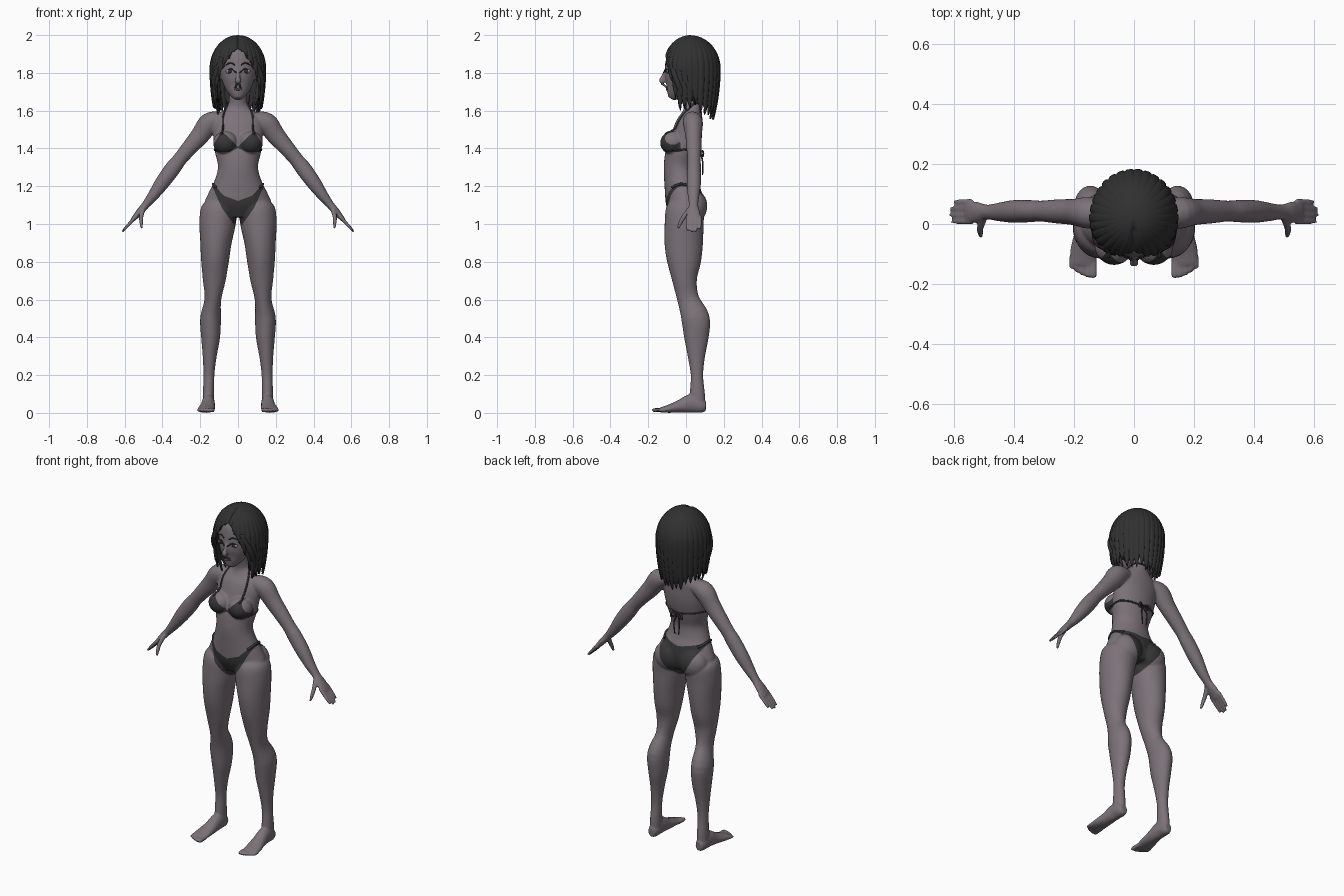
import bpy, bmesh, math, random
from mathutils import Vector, Matrix
from mathutils.bvhtree import BVHTree

random.seed(4)
cube = bpy.data.objects.get("Cube")
if cube:
    bpy.data.objects.remove(cube, do_unlink=True)

X, Y, Z = Vector((1, 0, 0)), Vector((0, 1, 0)), Vector((0, 0, 1))


def material(name, r, g, b):
    m = bpy.data.materials.new(name)
    m.use_nodes = True
    m.diffuse_color = (r, g, b, 1)
    m.node_tree.nodes["Principled BSDF"].inputs["Base Color"].default_value = (r, g, b, 1)
    return m


skin = material("skin", .2, .17, .19)
hair_dark = material("hair", .03, .03, .03)
fabric = material("fabric", .037, .037, .038)
lip_tone = material("lips", .15, .115, .13)
eye_grey = material("eye grey", .27, .27, .28)


def make_object(name, bm, *mats):
    bmesh.ops.recalc_face_normals(bm, faces=bm.faces[:])
    me = bpy.data.meshes.new(name)
    bm.to_mesh(me)
    bm.free()
    for m in mats:
        me.materials.append(m)
    me.polygons.foreach_set("use_smooth", [True] * len(me.polygons))
    ob = bpy.data.objects.new(name, me)
    bpy.context.collection.objects.link(ob)
    return ob


def spline(keys, steps=4):
    """Catmull-Rom through tuples of any length."""
    out = []
    for i in range(len(keys) - 1):
        a, b, c, d = (keys[max(0, min(len(keys) - 1, i + k))] for k in (-1, 0, 1, 2))
        for j in range(steps):
            t = j / steps
            out.append([q + .5 * t * (r - p + t * (2 * p - 5 * q + 4 * r - s + t * (3 * (q - r) + s - p)))
                        for p, q, r, s in zip(a, b, c, d)])
    return out + [list(keys[-1])]


def loft(bm, keys, ref=Y, side=1, sides=20, steps=4):
    """Closed tube through (x, y, z, half width, half depth along ref)."""
    pts = spline(keys, steps)
    pos = [Vector((p[0] * side, p[1], p[2])) for p in pts]
    rings = []
    for i, p in enumerate(pts):
        t = (pos[min(i + 1, len(pos) - 1)] - pos[max(i - 1, 0)]).normalized()
        v = (ref - ref.dot(t) * t).normalized()
        u = v.cross(t)
        rings.append([bm.verts.new(pos[i] + u * p[3] * math.cos(a) + v * p[4] * math.sin(a))
                      for a in (k * math.tau / sides for k in range(sides))])
    for r0, r1 in zip(rings, rings[1:]):
        for k in range(sides):
            n = (k + 1) % sides
            bm.faces.new((r0[k], r0[n], r1[n], r1[k]))
    bm.faces.new(rings[0][::-1])
    bm.faces.new(rings[-1])


def ball(bm, centre, size):
    bmesh.ops.create_uvsphere(bm, u_segments=24, v_segments=16, radius=1,
                              matrix=Matrix.Translation(centre) @ Matrix.Diagonal((*size, 1)))


# Body volumes: torso, neck, skull and face
bm = bmesh.new()
loft(bm, [(0, 0, 1.04, .12, .08), (0, -.005, 1.1, .176, .098), (0, -.015, 1.16, .158, .097),
          (0, -.027, 1.22, .128, .088), (0, -.033, 1.3, .106, .085), (0, -.02, 1.38, .122, .088),
          (0, 0, 1.45, .13, .083), (0, .015, 1.52, .135, .073), (0, .03, 1.57, .118, .058),
          (0, .035, 1.61, .068, .047), (0, .033, 1.65, .048, .045), (0, .02, 1.74, .05, .05)], sides=32)
ball(bm, (0, .02, 1.84), (.112, .122, .135))
loft(bm, [(0, -.078, 1.663, .02, .018), (0, -.063, 1.69, .047, .044), (0, -.042, 1.73, .073, .072),
          (0, -.026, 1.78, .09, .09), (0, -.01, 1.84, .1, .1), (0, 0, 1.9, .096, .096),
          (0, .01, 1.95, .06, .06)], sides=32)
loft(bm, [(0, -.105, 1.815, .008, .01), (0, -.12, 1.78, .01, .012), (0, -.129, 1.758, .016, .014),
          (0, -.115, 1.745, .01, .008)])
for s in (1, -1):
    ball(bm, (s * .066, -.07, 1.43), (.066, .067, .062))
    ball(bm, (s * .08, .043, 1.095), (.088, .07, .085))
    # Legs
    loft(bm, [(.095, 0, 1.12, .06, .07), (.1, -.005, 1.08, .095, .1), (.109, -.01, 1, .096, .103),
              (.117, -.012, .9, .083, .102), (.122, -.01, .8, .073, .09), (.126, -.007, .7, .06, .065),
              (.133, .012, .6, .044, .058), (.145, .05, .5, .055, .075), (.145, .055, .4, .05, .065),
              (.15, .055, .3, .037, .046), (.154, .058, .2, .029, .033), (.156, .06, .1, .03, .04),
              (.157, .062, .03, .03, .04)], side=s, sides=28)
    # Feet and toes
    loft(bm, [(.157, .105, .035, .02, .027), (.157, .08, .037, .031, .037), (.157, .03, .05, .034, .05),
              (.16, -.03, .035, .039, .035), (.167, -.09, .022, .046, .022),
              (.171, -.135, .015, .045, .014)], ref=Z, side=s)
    for i, tip in enumerate((.178, .177, .17, .161, .15)):
        x, r = .135 + .0185 * i, .012 - .001 * i
        loft(bm, [(x, -.11, .016, r, r), (x, .012 - tip, .014, r, r), (x, -tip, .01, r * .6, r * .6)],
             ref=Z, side=s, sides=10)
    # Arms and palms
    loft(bm, [(.09, .03, 1.555, .04, .045), (.15, .037, 1.535, .056, .053), (.2, .04, 1.47, .05, .044),
              (.26, .042, 1.4, .042, .04), (.31, .043, 1.34, .038, .035), (.345, .043, 1.295, .042, .037),
              (.4, .042, 1.22, .039, .038), (.45, .04, 1.15, .029, .031), (.49, .04, 1.1, .021, .025),
              (.525, .04, 1.06, .018, .035), (.557, .04, 1.022, .012, .038)], side=s)
    # Fingers and thumb
    for i, reach in enumerate((.92, 1, .98, .82)):
        y = .008 + .022 * i
        loft(bm, [(.54, y, 1.04, .01, .01), (.54 + .05 * reach, y, 1.04 - .055 * reach, .009, .009),
                  (.54 + .073 * reach, y, 1.04 - .082 * reach, .006, .006)], side=s, sides=10)
    loft(bm, [(.5, .025, 1.085, .014, .014), (.512, -.01, 1.04, .013, .012), (.512, -.03, 1.005, .011, .01),
              (.51, -.042, .975, .006, .006)], ref=X, side=s, sides=10)
source = make_object("body_source", bm, skin)

# Fuse the volumes into one smooth skin
remesh = source.modifiers.new("fuse", 'REMESH')
remesh.mode, remesh.voxel_size = 'VOXEL', .0055
smooth = source.modifiers.new("soften", 'SMOOTH')
smooth.factor, smooth.iterations = .5, 5
fused = bpy.data.meshes.new_from_object(source.evaluated_get(bpy.context.evaluated_depsgraph_get()))
bpy.data.objects.remove(source, do_unlink=True)
bm = bmesh.new()
bm.from_mesh(fused)
for v in bm.verts:
    v.co.z = max(v.co.z, 0)
surface = BVHTree.FromBMesh(bm)

# Swimwear edges as lines (x0, z0, x1, z1) in the front plane
leg_lines = [(.035, 1.015, .085, 1.085), (.085, 1.085, .14, 1.205)]
front_top = [(0, 1.122, .075, 1.15), (.075, 1.15, .14, 1.22)]
back_top = [(0, 1.185, .14, 1.212)]
cup_top = [(.005, 1.415, .078, 1.485), (.092, 1.485, .142, 1.4)]
cup_base = [(0, 1.402, .05, 1.38), (.05, 1.38, .14, 1.382)]


def height(line, x):
    x0, z0, x1, z1 = line
    return z0 + (x - x0) * (z1 - z0) / (x1 - x0)


def cut(lines, region):
    """Cut crisp edges into the chosen part of the skin, on both sides."""
    for x0, z0, x1, z1 in lines:
        for s in (1, -1):
            fs = [f for f in bm.faces if region(f.calc_center_median()) and f.calc_center_median().x * s > -.01]
            geom = {g for f in fs for g in (*f.verts, *f.edges, f)}
            bmesh.ops.bisect_plane(bm, geom=list(geom), dist=1e-5, plane_co=(s * x0, 0, z0),
                                   plane_no=(-s * (z1 - z0), 0, x1 - x0))


def at_hips(c):
    return .98 < c.z < 1.24 and abs(c.x) < .16


def at_chest(c):
    return 1.36 < c.z < 1.5 and c.y < -.03 and abs(c.x) < .15


cut(leg_lines, at_hips)
cut(front_top, lambda c: at_hips(c) and c.y < 0)
cut(back_top, lambda c: at_hips(c) and c.y > 0)
cut(cup_top + cup_base, at_chest)
for f in bm.faces:
    c = f.calc_center_median()
    x = abs(c.x)
    if at_hips(c):
        top = max(height(l, x) for l in (front_top if c.y < 0 else back_top))
        f.material_index = int(max(height(l, x) for l in leg_lines) < c.z < top)
    elif at_chest(c):
        f.material_index = int(max(height(l, x) for l in cup_base) < c.z < min(height(l, x) for l in cup_top))
make_object("body", bm, skin, fabric)


def snapped_cord(bm, points, r, ref=Z, side=1, lift=.001):
    """Cord lying on the skin."""
    keys = []
    for p in spline(points, 5):
        co, no, *_ = surface.find_nearest(Vector((p[0] * side, p[1], p[2])))
        keys.append((*(co + no * lift), r, r))
    loft(bm, keys, ref=ref, sides=8, steps=2)


# Straps, bands and back bow
bm = bmesh.new()
for s in (1, -1):
    snapped_cord(bm, [(.085, -.11, 1.475), (.086, -.06, 1.53), (.08, -.02, 1.59), (.055, .04, 1.635),
                      (0, .09, 1.64)], .005, ref=X, side=s)
    snapped_cord(bm, [(.12, -.07, 1.388), (.14, .02, 1.392), (.08, .08, 1.385), (0, .08, 1.38)], .005, side=s)
    snapped_cord(bm, [(.12, -.08, 1.195), (.14, -.03, 1.215), (.14, .02, 1.213), (.12, .06, 1.203)], .007, side=s)
    loft(bm, [(0, .075, 1.38, .005, .005), (.018, .088, 1.33, .004, .004), (.012, .088, 1.26, .003, .003)],
         side=s, sides=8)
    loft(bm, [(0, .075, 1.38, .005, .005), (.03, .09, 1.385, .006, .005), (.035, .09, 1.36, .006, .005),
              (0, .078, 1.375, .004, .004)], side=s, sides=8)
make_object("swimwear_straps", bm, fabric)

# Face details
eyes, dark, lips = bmesh.new(), bmesh.new(), bmesh.new()
for s in (1, -1):
    spot = surface.ray_cast(Vector((s * .043, -1, 1.808)), Y)[0]
    ball(eyes, spot + Y * .004, (.022, .008, .012))
    ball(dark, spot - Y * .002, (.009, .005, .01))
    snapped_cord(dark, [(.02, -.13, 1.806), (.042, -.12, 1.822), (.07, -.1, 1.81)], .0035, side=s, lift=.003)
    snapped_cord(dark, [(.02, -.13, 1.843), (.045, -.12, 1.855), (.075, -.1, 1.843)], .0035, side=s)
    snapped_cord(lips, [(0, -.13, 1.719), (.012, -.13, 1.721), (.026, -.12, 1.715)], .005, side=s)
    snapped_cord(lips, [(0, -.13, 1.708), (.012, -.13, 1.709), (.024, -.12, 1.714)], .005, side=s)
make_object("eyes", eyes, eye_grey)
make_object("brows_lashes_irises", dark, hair_dark)
make_object("lips", lips, lip_tone)

# Hair shell: grooved locks with a parting and a face opening
hem = [(0, 1.938), (14, 1.91), (32, 1.845), (50, 1.74), (62, 1.6), (75, 1.6), (95, 1.635), (130, 1.58), (180, 1.56)]
locks, columns, rows = 30, 240, 26
trim = [(random.uniform(-.02, .02), random.uniform(-.02, .012)) for _ in range(locks)]


def hem_height(deg):
    for (a0, z0), (a1, z1) in zip(hem, hem[1:]):
        if deg <= a1:
            return z0 + (z1 - z0) * (deg - a0) / (a1 - a0)
    return hem[-1][1]


bm = bmesh.new()
grid = []
for i in range(columns):
    a = math.tau * i / columns - math.pi
    deg = abs(math.degrees(a))
    p = (a / math.tau + .5) * locks
    edge = abs(2 * (p % 1) - 1)
    length, bulge = trim[int(p) % locks]
    low = hem_height(deg)
    if deg > 58:
        low += .045 * edge + length
    col = []
    for j in range(rows + 1):
        t = j / rows
        z = 2 - (2 - low) * t ** 1.6
        drop = (1.82 - z) / .26
        k = math.sqrt(max(0, 1 - ((z - 1.82) / .18) ** 2)) if z > 1.82 else 1 - .2 * drop * drop
        k *= 1 + t * (bulge * (1 - edge) - .06 * edge ** 3)
        x, y = .15 * k * math.sin(a), .02 - (.148 if deg < 90 else .165) * k * math.cos(a)
        z -= .01 * math.exp(-(x / .01) ** 2) * max(0, min(1, (.08 - y) / .1)) * min(1, t * 4)
        col.append(bm.verts.new((x, y, z)))
    grid.append(col)
for c0, c1 in zip(grid, grid[1:] + grid[:1]):
    for j in range(rows):
        bm.faces.new((c0[j], c0[j + 1], c1[j + 1], c1[j]))
bmesh.ops.remove_doubles(bm, verts=bm.verts[:], dist=1e-5)
shell = make_object("hair_shell", bm, hair_dark)
thick = shell.modifiers.new("thickness", 'SOLIDIFY')
thick.thickness, thick.offset = .01, -1

# Loose locks framing the face
bm = bmesh.new()
for s, tip in ((1, 1.6), (-1, 1.575)):
    for d in (0, .025, .05):
        loft(bm, [(.08 + d * .5, -.085 + d, 1.88, .012, .012), (.122 + d * .2, -.055 + d, 1.78, .015, .018),
                  (.12, -.015 + d, 1.68, .012, .016), (.105 - d * .3, d, tip + d * .6, .002, .002)],
             side=s, sides=10)
make_object("hair_front_locks", bm, hair_dark)
